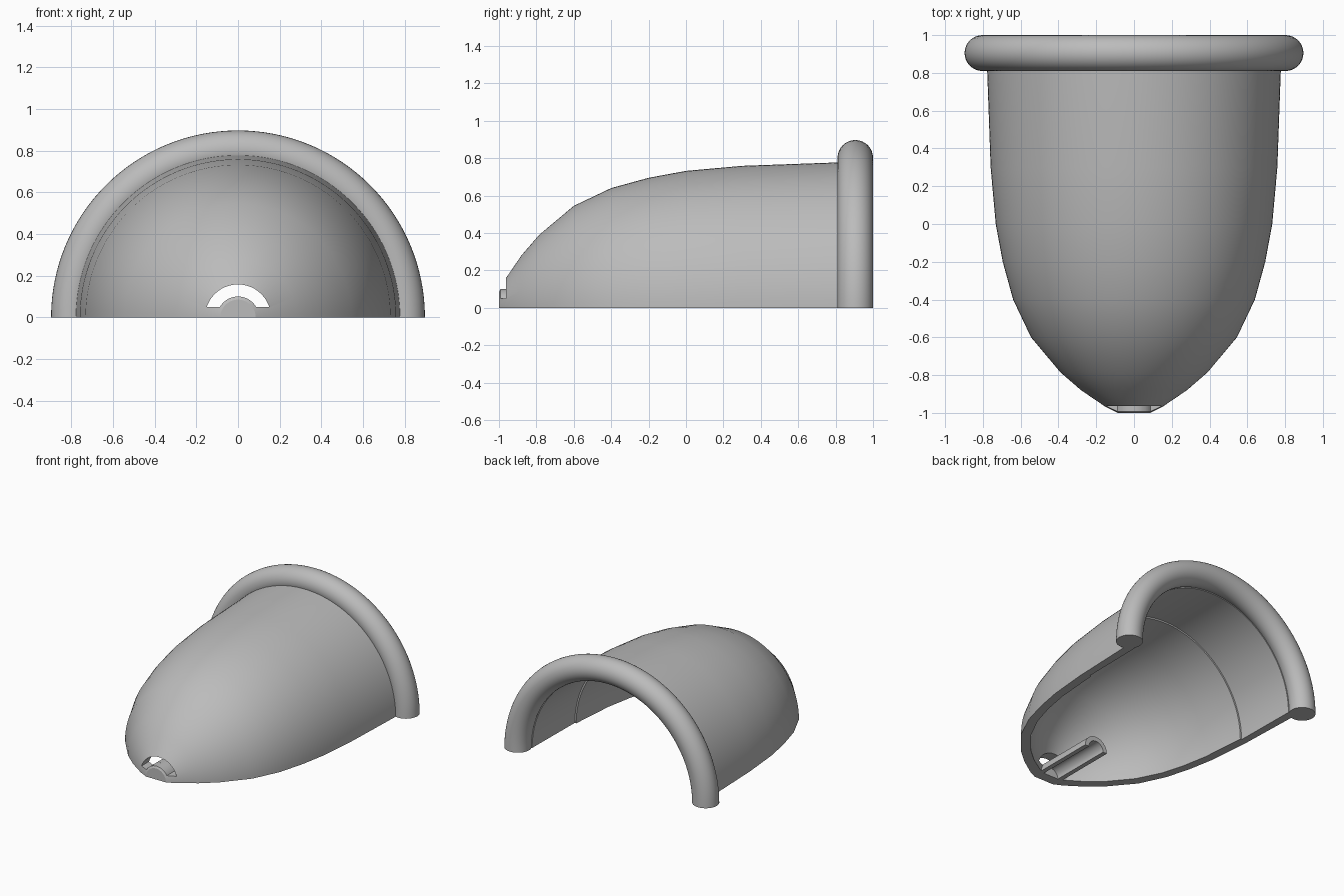
import bpy, bmesh, math
from mathutils import Vector

cube = bpy.data.objects.get("Cube")
if cube:
    bpy.data.objects.remove(cube, do_unlink=True)

grey = bpy.data.materials.new("plain grey")
grey.use_nodes = True
grey.diffuse_color = (0.5, 0.5, 0.5, 1)
grey.node_tree.nodes["Principled BSDF"].inputs["Base Color"].default_value = (0.5, 0.5, 0.5, 1)


def finish(name, bm):
    bmesh.ops.remove_doubles(bm, verts=bm.verts, dist=1e-5)
    bmesh.ops.recalc_face_normals(bm, faces=bm.faces)
    mesh = bpy.data.meshes.new(name)
    bm.to_mesh(mesh)
    bm.free()
    obj = bpy.data.objects.new(name, mesh)
    bpy.context.collection.objects.link(obj)
    mesh.materials.append(grey)
    return obj


def half_turn(name, profile, steps=64):
    """Turn a closed (y, radius) profile half way round the y axis."""
    bm = bmesh.new()
    rings = []
    for i in range(steps + 1):
        a = math.pi * i / steps
        rings.append([bm.verts.new((r * math.cos(a), y, r * math.sin(a))) for y, r in profile])
    n = len(profile)
    for a, b in zip(rings, rings[1:]):
        for j in range(n):
            k = (j + 1) % n
            if profile[j][1] + profile[k][1] == 0:
                continue
            quad = [a[j], a[k], b[k], b[j]]
            if profile[j][1] == 0:
                quad.pop(3)
            elif profile[k][1] == 0:
                quad.pop(2)
            bm.faces.new(quad)
    bm.faces.new(rings[0])
    bm.faces.new(rings[-1])
    return finish(name, bm)


def smooth(obj, angle=35):
    bpy.ops.object.select_all(action="DESELECT")
    obj.select_set(True)
    bpy.context.view_layer.objects.active = obj
    bpy.ops.object.shade_smooth_by_angle(angle=math.radians(angle))


# Domed shell: outer curve, then the inner curve back to the axis
outer = [(-1, 0), (-1, 0.085), (-0.965, 0.155), (-0.88, 0.28), (-0.785, 0.39), (-0.6, 0.545),
         (-0.4, 0.64), (-0.2, 0.695), (0, 0.732), (0.3, 0.759), (0.86, 0.779)]
inner = [(0.86, 0.712), (0.35, 0.705), (0.35, 0.693), (0, 0.665), (-0.2, 0.628), (-0.38, 0.575),
         (-0.56, 0.485), (-0.73, 0.345), (-0.82, 0.24), (-0.89, 0.13), (-0.92, 0.07), (-0.92, 0)]
shell = half_turn("domed_shell", outer + inner)

# Arched slot through the nose
bm = bmesh.new()
arch = []
for radius, flip in ((0.158, 1), (0.1, -1)):
    start = math.asin(0.05 / radius)
    angles = [start + (math.pi - 2 * start) * i / 24 for i in range(25)]
    arch += [(radius * math.cos(a), -1.2, radius * math.sin(a)) for a in angles[::flip]]
face = bm.faces.new([bm.verts.new(p) for p in arch])
moved = bmesh.ops.extrude_face_region(bm, geom=[face])["geom"]
bmesh.ops.translate(bm, vec=Vector((0, 0.5, 0)),
                    verts=[v for v in moved if isinstance(v, bmesh.types.BMVert)])
cutter = finish("slot_cutter", bm)
cutter.hide_render = True

cut = shell.modifiers.new("slot", "BOOLEAN")
cut.operation = "DIFFERENCE"
cut.solver = "EXACT"
cut.object = cutter
bpy.context.view_layer.objects.active = shell
bpy.ops.object.modifier_apply(modifier=cut.name)
bpy.data.objects.remove(cutter, do_unlink=True)
smooth(shell, 25)

# Rounded rim arch at the open end
circle = [math.tau * i / 32 for i in range(32)]
smooth(half_turn("rim_arch", [(0.905 + 0.095 * math.cos(t), 0.802 + 0.095 * math.sin(t)) for t in circle]))

# Open channel running inward from the nose
smooth(half_turn("inner_channel", [(-0.93, 0.1), (-0.42, 0.1), (-0.42, 0.065), (-0.93, 0.065)], 24))
